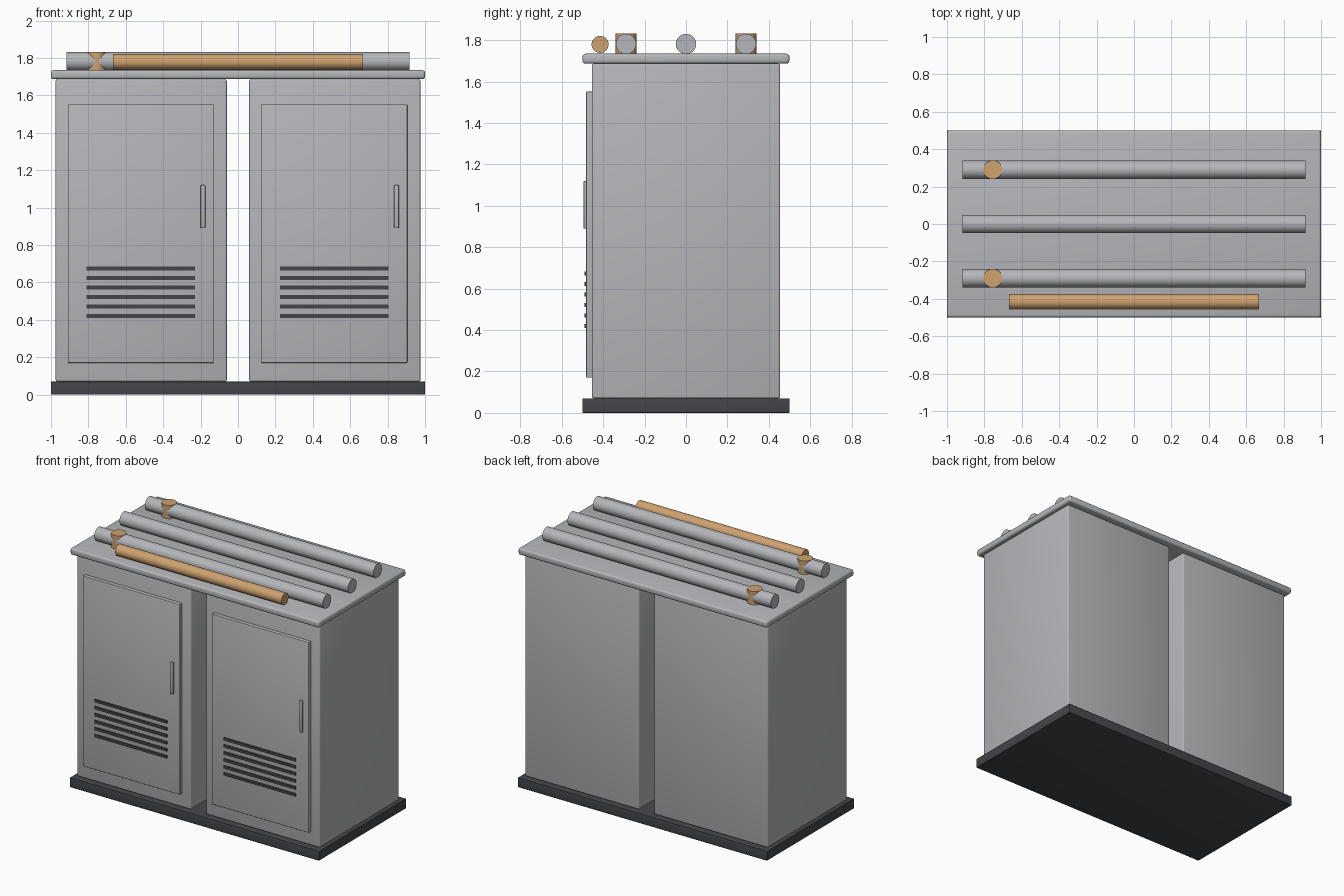
import bpy
import math

if "Cube" in bpy.data.objects:
    bpy.data.objects.remove(bpy.data.objects["Cube"])


def material(name, rgb):
    m = bpy.data.materials.new(name)
    m.diffuse_color = (*rgb, 1.0)
    m.use_nodes = True
    m.node_tree.nodes["Principled BSDF"].inputs["Base Color"].default_value = m.diffuse_color
    return m


GREY = material("light_grey", (0.46, 0.47, 0.49))
DARK = material("dark_grey", (0.055, 0.06, 0.068))
COPPER = material("copper_orange", (0.62, 0.36, 0.16))


def box(name, x, y, z, mat, bevel=0.0):
    """Box from (min, max) ranges, with optionally rounded edges."""
    bpy.ops.mesh.primitive_cube_add(
        size=1, location=[(a + b) / 2 for a, b in (x, y, z)])
    ob = bpy.context.object
    ob.name = name
    ob.scale = [b - a for a, b in (x, y, z)]
    bpy.ops.object.transform_apply(location=False, rotation=False, scale=True)
    ob.data.materials.append(mat)
    if bevel:
        mod = ob.modifiers.new("rounded_edges", 'BEVEL')
        mod.width = bevel
        mod.segments = 3
        bpy.ops.object.modifier_apply(modifier=mod.name)
        bpy.ops.object.shade_smooth_by_angle(angle=math.radians(35))
    return ob


def pipe(name, centre, radius, length, mat, along_x=True):
    bpy.ops.mesh.primitive_cylinder_add(
        vertices=48, radius=radius, depth=length, location=centre,
        rotation=(0, math.pi / 2 if along_x else 0, 0))
    ob = bpy.context.object
    ob.name = name
    ob.data.materials.append(mat)
    bpy.ops.object.shade_smooth_by_angle(angle=math.radians(35))
    return ob


# Base plinth and roof slab
box("base", (-1, 1), (-0.5, 0.5), (0, 0.07), DARK, 0.003)
box("roof", (-1, 1), (-0.5, 0.5), (1.687, 1.735), GREY, 0.014)

# Two cabinets: body, door, handle and vent slats
for side, body_x, door_x in (("left", -0.975, -0.91), ("right", 0.06, 0.125)):
    box(side + "_cabinet", (body_x, body_x + 0.915), (-0.455, 0.455),
        (0.07, 1.687), GREY, 0.01)
    box(side + "_door", (door_x, door_x + 0.78), (-0.482, -0.45),
        (0.17, 1.552), GREY, 0.004)
    box(side + "_handle", (door_x + 0.71, door_x + 0.735), (-0.495, -0.478),
        (0.89, 1.12), GREY, 0.004)
    for i in range(6):
        z = 0.41 + 0.0508 * i
        box(f"{side}_vent_slat_{i + 1}", (door_x + 0.1, door_x + 0.68),
            (-0.49, -0.48), (z, z + 0.02), DARK)

# Grey pipes lying on the roof
for i, y in enumerate((-0.29, 0, 0.29)):
    pipe(f"roof_pipe_{i + 1}", (0, y, 1.782), 0.049, 1.835, GREY)

# Upright copper stubs through the outer pipes
for i, y in enumerate((-0.29, 0.29)):
    pipe(f"copper_stub_{i + 1}", (-0.755, y, 1.783), 0.05, 0.098, COPPER, False)

# Long copper pipe at the front
pipe("copper_pipe", (0, -0.415, 1.78), 0.041, 1.335, COPPER)
